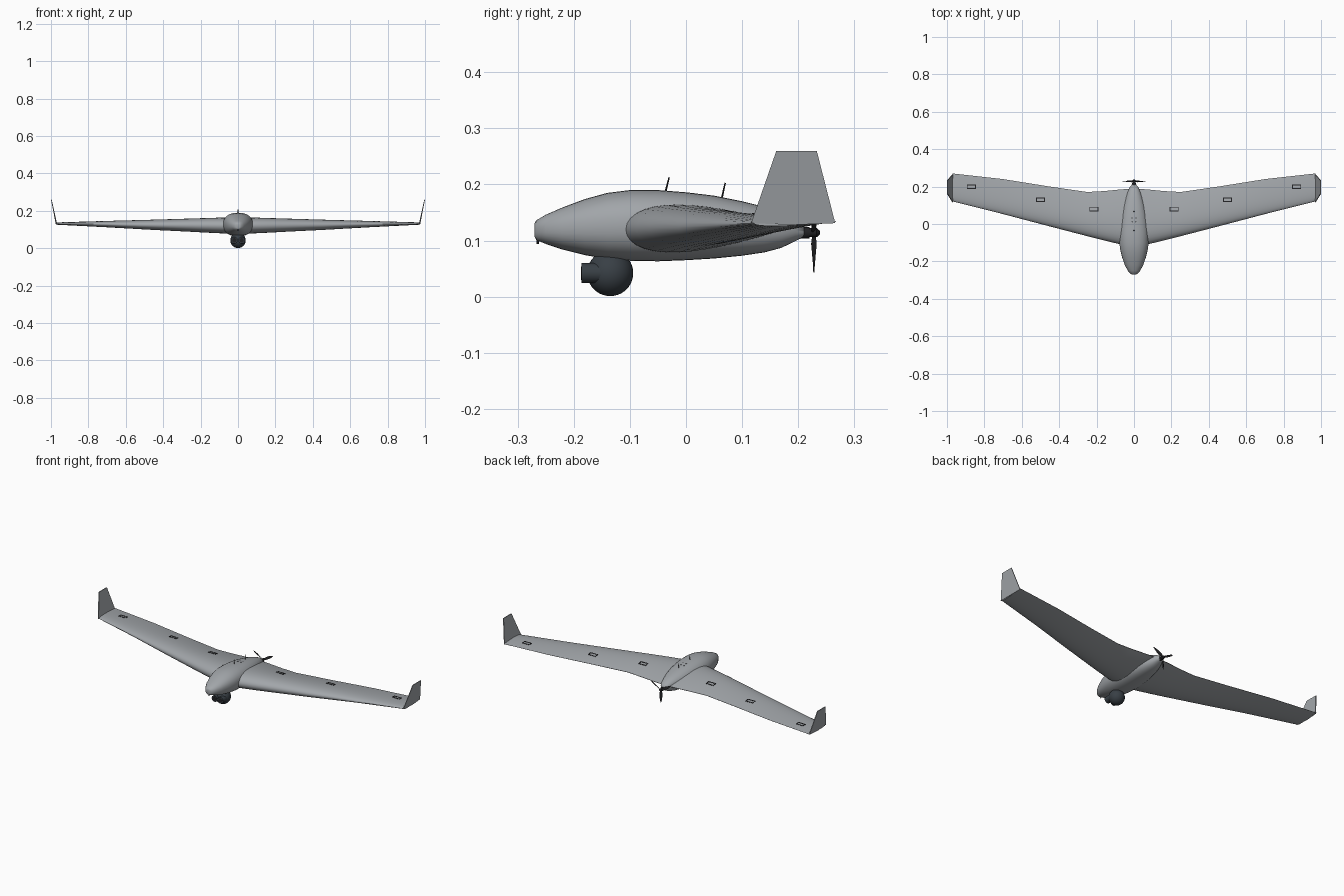
import bpy, bmesh, math
from mathutils import Vector, Matrix

old = bpy.data.objects.get("Cube")
if old:
    bpy.data.objects.remove(old, do_unlink=True)


def material(name, rgb):
    m = bpy.data.materials.new(name)
    m.use_nodes = True
    col = (*rgb, 1)
    m.diffuse_color = col
    m.node_tree.nodes["Principled BSDF"].inputs["Base Color"].default_value = col
    return m


GREY = material("airframe grey", (0.36, 0.38, 0.40))
SLATE = material("dark slate", (0.04, 0.05, 0.06))
BLACK = material("black", (0.015, 0.015, 0.017))


def finish(name, bm, mat, angle=35):
    bmesh.ops.recalc_face_normals(bm, faces=bm.faces)
    me = bpy.data.meshes.new(name)
    bm.to_mesh(me)
    bm.free()
    me.materials.append(mat)
    for p in me.polygons:
        p.use_smooth = True
    me.set_sharp_from_angle(angle=math.radians(angle))
    ob = bpy.data.objects.new(name, me)
    bpy.context.collection.objects.link(ob)
    return ob


def loft(name, rings, mat, angle=35):
    """Skin a list of closed rings and cap both ends."""
    bm = bmesh.new()
    rows = [[bm.verts.new(p) for p in r] for r in rings]
    n = len(rows[0])
    for a, b in zip(rows, rows[1:]):
        for i in range(n):
            j = (i + 1) % n
            bm.faces.new((a[i], a[j], b[j], b[i]))
    bm.faces.new(rows[0])
    bm.faces.new(rows[-1])
    return finish(name, bm, mat, angle)


def rod(name, a, b, r1, r2, mat, sides=20):
    """Round bar or cone between two points."""
    a, b = Vector(a), Vector(b)
    d = b - a
    bm = bmesh.new()
    turn = Vector((0, 0, 1)).rotation_difference(d).to_matrix().to_4x4()
    bmesh.ops.create_cone(bm, cap_ends=True, segments=sides, radius1=r1, radius2=r2,
                          depth=d.length, matrix=Matrix.Translation((a + b) / 2) @ turn)
    return finish(name, bm, mat)


# Fuselage: y, bottom z, top z, half width
STATIONS = [
    (-0.27, 0.107, 0.13, 0.010), (-0.267, 0.101, 0.136, 0.019), (-0.25, 0.094, 0.146, 0.033),
    (-0.22, 0.084, 0.159, 0.049), (-0.18, 0.074, 0.174, 0.063), (-0.14, 0.067, 0.185, 0.073),
    (-0.10, 0.064, 0.190, 0.079), (-0.05, 0.063, 0.190, 0.080), (0.0, 0.065, 0.186, 0.077),
    (0.05, 0.068, 0.180, 0.070), (0.10, 0.073, 0.170, 0.059), (0.14, 0.079, 0.160, 0.047),
    (0.17, 0.087, 0.150, 0.036), (0.195, 0.099, 0.138, 0.024), (0.21, 0.107, 0.124, 0.012),
]


def power(v, e):
    return math.copysign(abs(v) ** e, v)


body = []
for y, lo, hi, w in STATIONS:
    ring = []
    for i in range(32):
        t = math.tau * i / 32
        ring.append((w * power(math.cos(t), 0.88), y,
                     (lo + hi) / 2 + (hi - lo) / 2 * power(math.sin(t), 0.88)))
    body.append(ring)
loft("fuselage", body, GREY, 50)

# Wing: x, leading y, trailing y, chord z at front, chord z at back, thickness
SECTIONS = [
    (0.0, -0.115, 0.19, 0.120, 0.125, 0.086), (0.08, -0.107, 0.184, 0.120, 0.125, 0.085),
    (0.16, -0.088, 0.176, 0.121, 0.125, 0.079), (0.25, -0.065, 0.171, 0.122, 0.126, 0.071),
    (0.45, -0.013, 0.200, 0.124, 0.128, 0.055), (0.7, 0.053, 0.240, 0.128, 0.131, 0.034),
    (0.97, 0.121, 0.270, 0.131, 0.134, 0.012),
]


def foil(u):
    return 5 * (0.2969 * math.sqrt(u) - 0.126 * u - 0.3516 * u**2 + 0.2843 * u**3 - 0.1015 * u**4)


def section(x):
    for a, b in zip(SECTIONS, SECTIONS[1:]):
        if x <= b[0]:
            f = (x - a[0]) / (b[0] - a[0])
            return [p + (q - p) * f for p, q in zip(a, b)]


def wing_point(x, u, side):
    _, y0, y1, z0, z1, t = section(abs(x))
    return Vector((x, y0 + (y1 - y0) * u, z0 + (z1 - z0) * u + side * t * foil(u)))


N = 18
chord = [(1 - math.cos(math.pi * i / N)) / 2 for i in range(N + 1)]
spans = [-s[0] for s in SECTIONS[:0:-1]] + [s[0] for s in SECTIONS]
loft("wing", [[wing_point(x, u, 1) for u in reversed(chord)] +
              [wing_point(x, u, -1) for u in chord[1:]] for x in spans], GREY, 40)


# Thin dark strip laid on the upper wing skin
def strip(name, x0, x1, y0, y1):
    bm = bmesh.new()
    corners = []
    for x, y in ((x0, y0), (x1, y0), (x1, y1), (x0, y1)):
        s = section(abs(x))
        corners.append(wing_point(x, (y - s[1]) / (s[2] - s[1]), 1))
    low = [bm.verts.new(p - Vector((0, 0, 0.002))) for p in corners]
    top = [bm.verts.new(p + Vector((0, 0, 0.0015))) for p in corners]
    bm.faces.new(top)
    bm.faces.new(low)
    for i in range(4):
        j = (i + 1) % 4
        bm.faces.new((low[i], low[j], top[j], top[i]))
    finish(name, bm, BLACK)


for side, label in ((1, "left"), (-1, "right")):
    # Servo hatch frames
    for k, (cx, cy) in enumerate(((0.215, 0.08), (0.5, 0.13), (0.87, 0.2))):
        cx *= side
        w, h, e = 0.024, 0.012, 0.005
        tag = f"{label}_hatch_{k + 1}"
        strip(tag + "_front", cx - w, cx + w, cy - h, cy - h + e)
        strip(tag + "_back", cx - w, cx + w, cy + h - e, cy + h)
        strip(tag + "_inner", cx - w, cx - w + e, cy - h, cy + h)
        strip(tag + "_outer", cx + w - e, cx + w, cy - h, cy + h)

    # Upturned winglet, leaning slightly outward
    plate = []
    for off in (-0.002, 0.002):
        plate.append([(side * (x + off), y, z) for x, y, z in (
            (0.969, 0.116, 0.131), (0.972, 0.19, 0.128), (0.969, 0.266, 0.131),
            (0.998, 0.233, 0.26), (0.998, 0.161, 0.26))])
    loft(label + "_winglet", plate, GREY, 30)

    # Camera lens barrel and glass
    rod(label + "_lens_barrel", (side * 0.019, -0.145, 0.042), (side * 0.019, -0.186, 0.042),
        0.018, 0.018, SLATE, 24)
    rod(label + "_lens_glass", (side * 0.019, -0.18, 0.042), (side * 0.019, -0.187, 0.042),
        0.012, 0.012, BLACK, 24)

    # Small ports on the back of the fuselage
    for k, (y, z) in enumerate(((0.012, 0.184), (0.032, 0.181))):
        rod(f"{label}_port_{k + 1}", (side * 0.01, y, z - 0.004), (side * 0.01, y, z + 0.001),
            0.003, 0.003, BLACK, 10)

# Camera ball
bm = bmesh.new()
bmesh.ops.create_uvsphere(bm, u_segments=32, v_segments=20, radius=0.041,
                          matrix=Matrix.Translation((0, -0.135, 0.042)))
finish("camera_ball", bm, SLATE)

# Aerials and nose probe
rod("front_aerial", (0, -0.037, 0.185), (0, -0.03, 0.213), 0.0018, 0.0012, BLACK, 8)
rod("rear_aerial", (0, 0.063, 0.172), (0, 0.07, 0.203), 0.0018, 0.0012, BLACK, 8)
rod("nose_probe", (0, -0.264, 0.107), (0, -0.264, 0.094), 0.0025, 0.002, BLACK, 8)

# Motor, hub and spinner
HUB = Vector((0, 0.228, 0.114))
rod("motor", (0, 0.2, 0.114), (0, 0.22, 0.114), 0.011, 0.010, BLACK)
rod("propeller_hub", (0, 0.218, 0.114), (0, 0.233, 0.114), 0.008, 0.008, BLACK)
rod("spinner", (0, 0.233, 0.114), (0, 0.239, 0.114), 0.008, 0.003, BLACK)

# Three twisted propeller blades, one pointing down
for k in range(3):
    spin = Matrix.Rotation(math.tau * k / 3, 3, 'Y')
    rings = []
    for r, w, twist in ((0.004, 0.004, 50), (0.02, 0.008, 38), (0.04, 0.0075, 25),
                        (0.06, 0.005, 17), (0.071, 0.002, 14)):
        pitch = Matrix.Rotation(math.radians(twist), 3, 'Z')
        rings.append([HUB + spin @ (pitch @ Vector((a * w, b * 0.0012, 0)) - Vector((0, 0, r)))
                      for a, b in ((-1, 0), (0, -1), (1, 0), (0, 1))])
    loft(f"propeller_blade_{k + 1}", rings, BLACK, 40)
